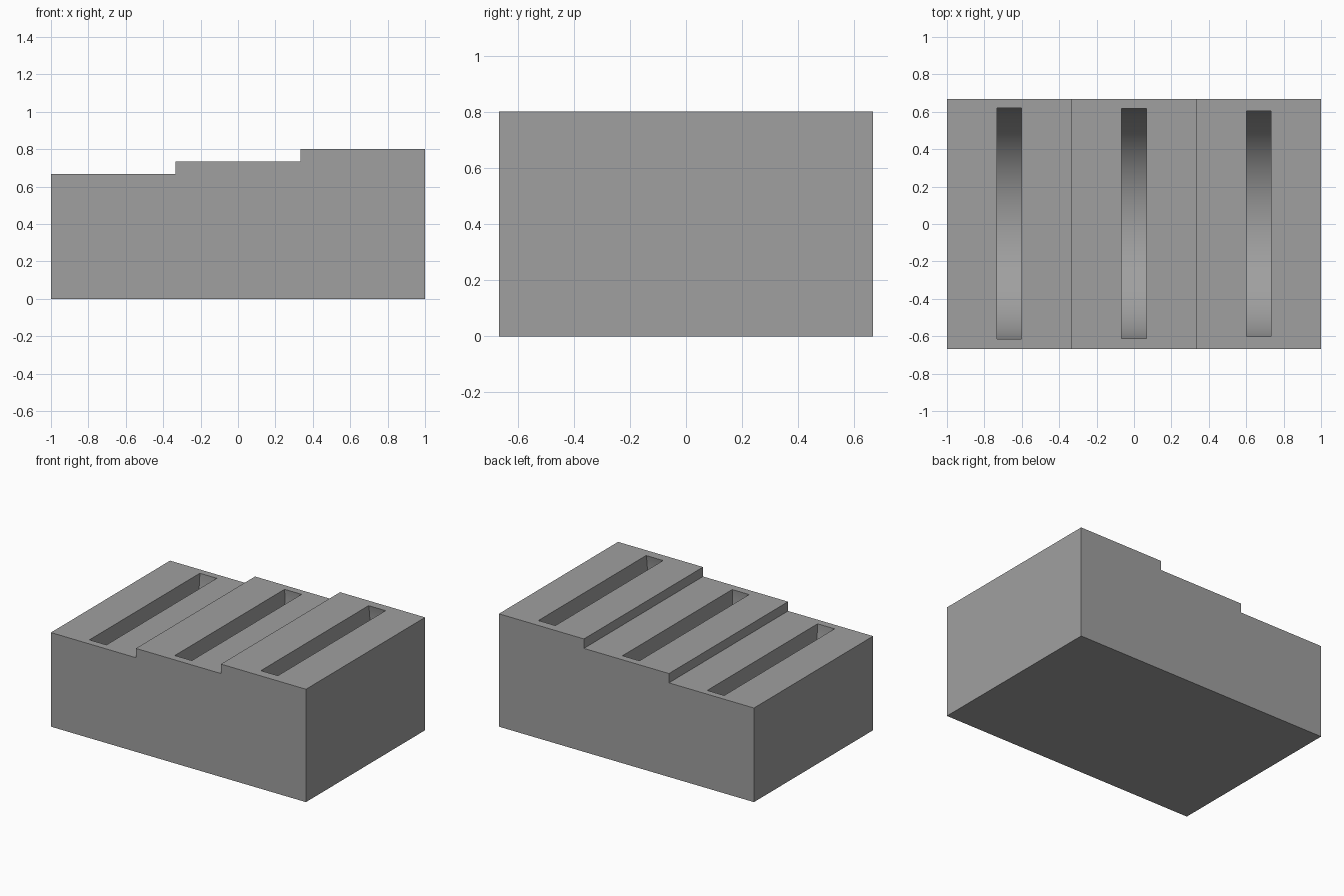
import bpy, bmesh, math

if "Cube" in bpy.data.objects:
    bpy.data.objects.remove(bpy.data.objects["Cube"])

HALF_DEPTH = 0.667
STEPS = [0.667, 0.733, 0.80]      # step heights, left to right
SLOT_X = [-0.667, 0.0, 0.667]
SLOT_RADIUS, SLOT_WIDTH = 0.618, 0.1333
SLOT_CENTRE_Y, SLOT_CENTRE_Z = 0.002, 0.667

grey = bpy.data.materials.new("grey")
grey.diffuse_color = (0.35, 0.35, 0.35, 1)
grey.use_nodes = True
grey.node_tree.nodes["Principled BSDF"].inputs["Base Color"].default_value = grey.diffuse_color

# Stepped body: staircase outline extruded along y
outline = [(-1, 0)]
for i, h in enumerate(STEPS):
    outline += [(-1 + i * 2 / 3, h), (-1 + (i + 1) * 2 / 3, h)]
outline.append((1, 0))

bm = bmesh.new()
front = bm.faces.new([bm.verts.new((x, -HALF_DEPTH, z)) for x, z in outline])
ext = bmesh.ops.extrude_face_region(bm, geom=[front], use_keep_orig=True)
verts = [v for v in ext["geom"] if isinstance(v, bmesh.types.BMVert)]
bmesh.ops.translate(bm, verts=verts, vec=(0, 2 * HALF_DEPTH, 0))
bmesh.ops.recalc_face_normals(bm, faces=bm.faces)
mesh = bpy.data.meshes.new("stepped_stand")
bm.to_mesh(mesh)
bm.free()
mesh.materials.append(grey)
stand = bpy.data.objects.new("stepped_stand", mesh)
bpy.context.collection.objects.link(stand)


# Disc slots: round upright discs with straight walls above the centre line
def cut_slot(x):
    n = 64
    r = SLOT_RADIUS
    bpy.ops.mesh.primitive_cylinder_add(
        vertices=2 * n, radius=r, depth=SLOT_WIDTH,
        location=(x, SLOT_CENTRE_Y, SLOT_CENTRE_Z), rotation=(0, math.pi / 2, 0))
    cutter = bpy.context.object
    cutter.name = "slot_cutter"
    cutter.data.materials.append(grey)
    cutter.hide_render = True
    mod = stand.modifiers.new("slot", "BOOLEAN")
    mod.operation = "DIFFERENCE"
    mod.solver = "EXACT"
    mod.object = cutter
    bpy.ops.object.select_all(action="DESELECT")
    stand.select_set(True)
    bpy.context.view_layer.objects.active = stand
    bpy.ops.object.modifier_apply(modifier=mod.name)
    bpy.data.objects.remove(cutter)


for x in SLOT_X:
    cut_slot(x)

# Round slot floors smooth, all corners sharp
bpy.ops.object.shade_smooth_by_angle(angle=math.radians(30))
